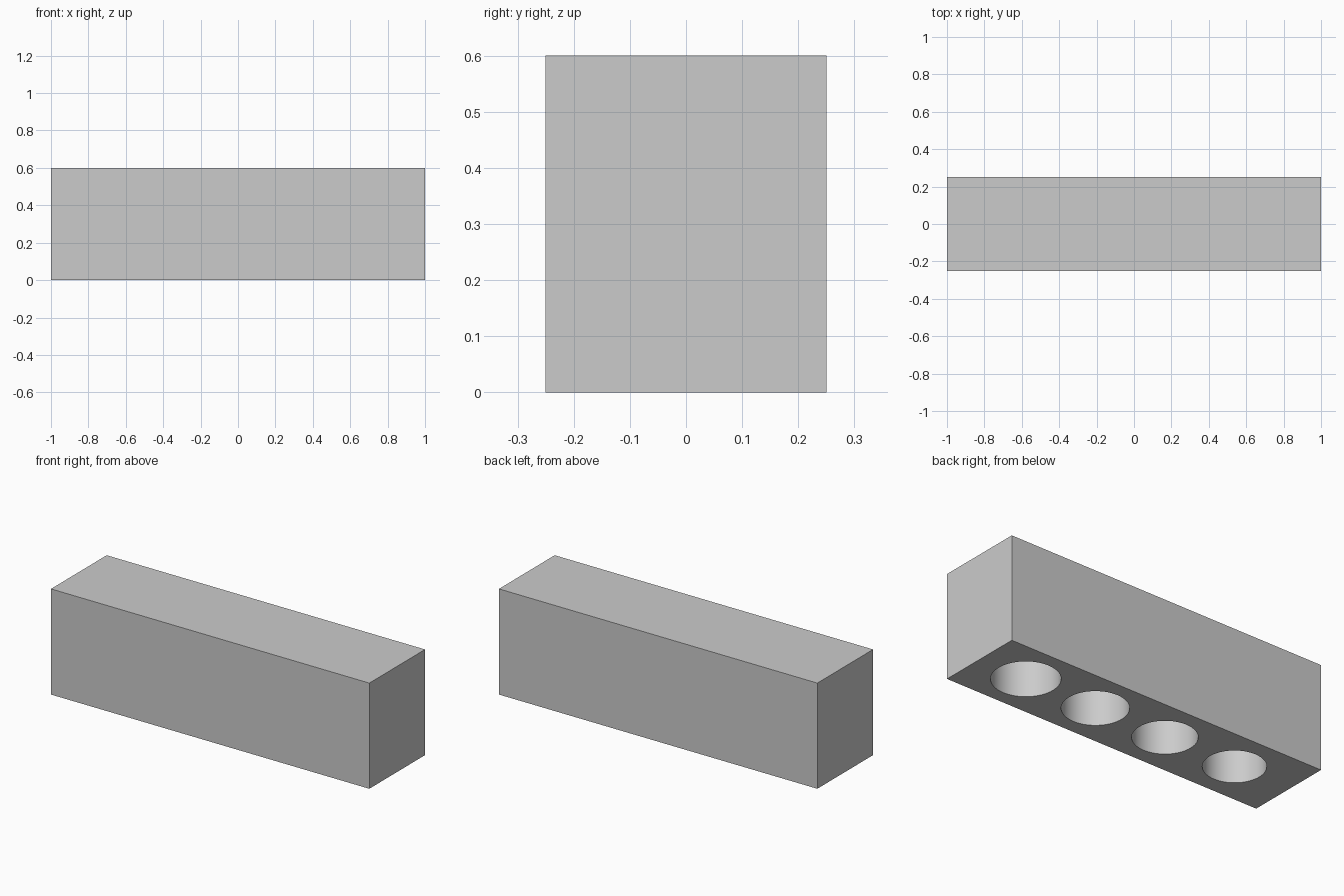
import bpy

default = bpy.data.objects.get("Cube")
if default:
    bpy.data.objects.remove(default, do_unlink=True)

LENGTH, WIDTH, HEIGHT = 2.0, 0.5, 0.6
HOLE_DEPTH = 0.5
HOLE_COUNT = 4

# Single light grey colour
grey = bpy.data.materials.new("light_grey")
colour = (0.6, 0.6, 0.6, 1.0)
grey.use_nodes = True
grey.diffuse_color = colour
grey.node_tree.nodes["Principled BSDF"].inputs["Base Color"].default_value = colour

# Solid block
bpy.ops.mesh.primitive_cube_add(size=1, location=(0, 0, HEIGHT / 2))
block = bpy.context.object
block.name = "block"
block.scale = (LENGTH, WIDTH, HEIGHT)
bpy.ops.object.transform_apply(location=True, rotation=False, scale=True)
block.data.materials.append(grey)

# Row of blind round holes in the underside, slightly wider towards +x
for i in range(HOLE_COUNT):
    bpy.ops.mesh.primitive_cylinder_add(
        vertices=64, radius=0.16 + 0.005 * i, depth=HOLE_DEPTH * 2,
        location=(-0.65 + 0.45 * i, 0, 0))
    cutter = bpy.context.object
    cutter.name = f"hole_cutter_{i + 1}"
    cutter.hide_render = True
    cutter.data.materials.append(grey)

    bpy.ops.object.select_all(action="DESELECT")
    block.select_set(True)
    bpy.context.view_layer.objects.active = block
    cut = block.modifiers.new("hole", "BOOLEAN")
    cut.operation = "DIFFERENCE"
    cut.solver = "EXACT"
    cut.object = cutter
    bpy.ops.object.modifier_apply(modifier=cut.name)
    bpy.data.objects.remove(cutter, do_unlink=True)

# Smooth hole walls, sharp rims and block edges
bpy.ops.object.shade_smooth_by_angle()
